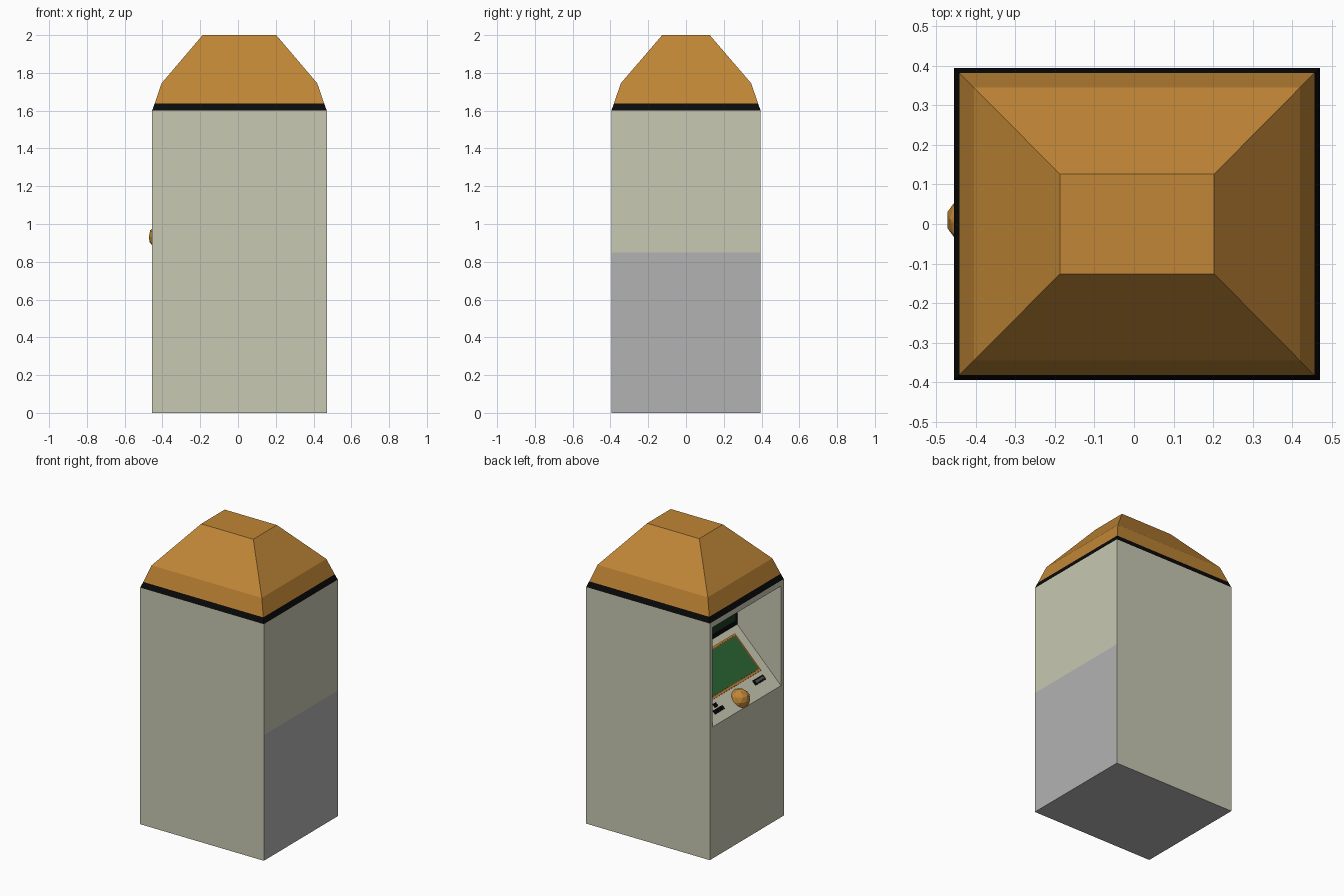
import bpy, bmesh, math
from mathutils import Matrix, Vector

if "Cube" in bpy.data.objects:
    bpy.data.objects.remove(bpy.data.objects["Cube"])

CX = 0.0075            # cabinet centre in x
HX, HY = 0.4625, 0.395  # cabinet half sizes
XL = CX - HX           # face with the console
SILL, TOP, DEPTH = 0.89, 1.563, 0.33


def material(name, rgb):
    m = bpy.data.materials.new(name)
    m.diffuse_color = (*rgb, 1)
    m.use_nodes = True
    m.node_tree.nodes["Principled BSDF"].inputs["Base Color"].default_value = m.diffuse_color
    return m


beige = material("beige", (0.58, 0.58, 0.45))
grey = material("grey", (0.45, 0.45, 0.45))
orange = material("orange", (0.53, 0.24, 0.037))
brown = material("brown", (0.22, 0.09, 0.02))
black = material("black", (0.003, 0.003, 0.003))
green = material("green", (0.025, 0.13, 0.035))
dark_green = material("dark_green", (0.01, 0.04, 0.015))
dark_grey = material("dark_grey", (0.08, 0.08, 0.08))


def finish(name, bm, mats):
    bmesh.ops.recalc_face_normals(bm, faces=bm.faces)
    me = bpy.data.meshes.new(name)
    bm.to_mesh(me)
    bm.free()
    for m in mats:
        me.materials.append(m)
    ob = bpy.data.objects.new(name, me)
    bpy.context.collection.objects.link(ob)
    return ob


def loft(name, levels, mats):
    """Stack of rectangles (half x, half y, z), capped at both ends."""
    bm = bmesh.new()
    rings = [[bm.verts.new((CX + sx * hx, sy * hy, z))
              for sx, sy in ((-1, -1), (1, -1), (1, 1), (-1, 1))] for hx, hy, z in levels]
    for a, b in zip(rings, rings[1:]):
        for i in range(4):
            j = (i + 1) % 4
            bm.faces.new((a[i], a[j], b[j], b[i]))
    bm.faces.new(rings[0])
    bm.faces.new(rings[-1])
    return finish(name, bm, mats)


def box(name, centre, size, mat, tilt=0):
    bm = bmesh.new()
    bmesh.ops.create_cube(bm, size=1, matrix=Matrix.Translation(centre)
                          @ Matrix.Rotation(tilt, 4, 'Y') @ Matrix.Diagonal((*size, 1)))
    return finish(name, bm, [mat])


def on_console(name, y, t, length, width, height, mat):
    """Box lying on the 45 degree console, t = depth behind the opening."""
    return box(name, Vector((XL + t, y, SILL + t)), (length, width, 2 * height),
               mat, -math.pi / 4)


# Cabinet, with plain grey lower right side and underside
cabinet = loft("cabinet", [(HX, HY, 0), (HX, HY, 0.85), (HX, HY, 1.6)], [beige, grey])
for p in cabinet.data.polygons:
    if p.center.z < 0.01 or (p.normal.x > 0.9 and p.center.z < 0.85):
        p.material_index = 1

# Recess cut into the left side: sloped console and upright back wall
bm = bmesh.new()
profile = [(-0.1, SILL), (0, SILL), (DEPTH, SILL + DEPTH), (DEPTH, TOP), (-0.1, TOP)]
face = bm.faces.new([bm.verts.new((XL + v, -0.365, z)) for v, z in profile])
ext = bmesh.ops.extrude_face_region(bm, geom=[face])
bmesh.ops.translate(bm, vec=(0, 0.73, 0),
                    verts=[g for g in ext["geom"] if isinstance(g, bmesh.types.BMVert)])
cutter = finish("recess_cutter", bm, [beige])
cutter.hide_render = True
cutter.hide_viewport = False
mod = cabinet.modifiers.new("recess", 'BOOLEAN')
mod.object = cutter
mod.solver = 'EXACT'
bpy.context.view_layer.objects.active = cabinet
bpy.ops.object.modifier_apply(modifier=mod.name)
bpy.data.objects.remove(cutter)

# Roof with dark band at the eaves
loft("roof_band", [(HX, HY, 1.6), (0.449, 0.382, 1.637)], [black])
loft("roof", [(0.449, 0.382, 1.637), (0.412, 0.345, 1.745), (0.195, 0.126, 2.0)], [orange])

# Upright screen on the back wall
zc = (SILL + DEPTH + TOP) / 2
hz = TOP - SILL - DEPTH
box("upper_screen_frame", (XL + DEPTH, 0, zc), (0.012, 0.728, hz), black)
box("upper_screen", (XL + DEPTH - 0.002, 0, zc), (0.012, 0.68, hz - 0.07), dark_green)

# Sloped display
on_console("display_frame", 0, 0.2, 0.28, 0.59, 0.006, brown)
on_console("display", 0, 0.2, 0.245, 0.555, 0.009, green)
for i, s in enumerate((-1, 1)):
    on_console(f"display_trim_{i}", 0, 0.2 + s * 0.094, 0.01, 0.57, 0.009, orange)

# Slot, arrow keys and tracking ball
on_console("slot_plate", -0.23, 0.07, 0.036, 0.11, 0.005, black)
on_console("slot", -0.23, 0.07, 0.016, 0.085, 0.008, dark_grey)
for i, (dy, dt) in enumerate(((0, 0.02), (0, -0.005), (0.034, -0.005), (-0.034, -0.005))):
    on_console(f"arrow_key_{i}", 0.233 + dy, 0.055 + dt, 0.026, 0.026, 0.01, black)
bm = bmesh.new()
bmesh.ops.create_icosphere(bm, subdivisions=2, radius=0.066,
                           matrix=Matrix.Translation((-0.409, 0.01, 0.932)))
finish("tracking_ball", bm, [orange])
